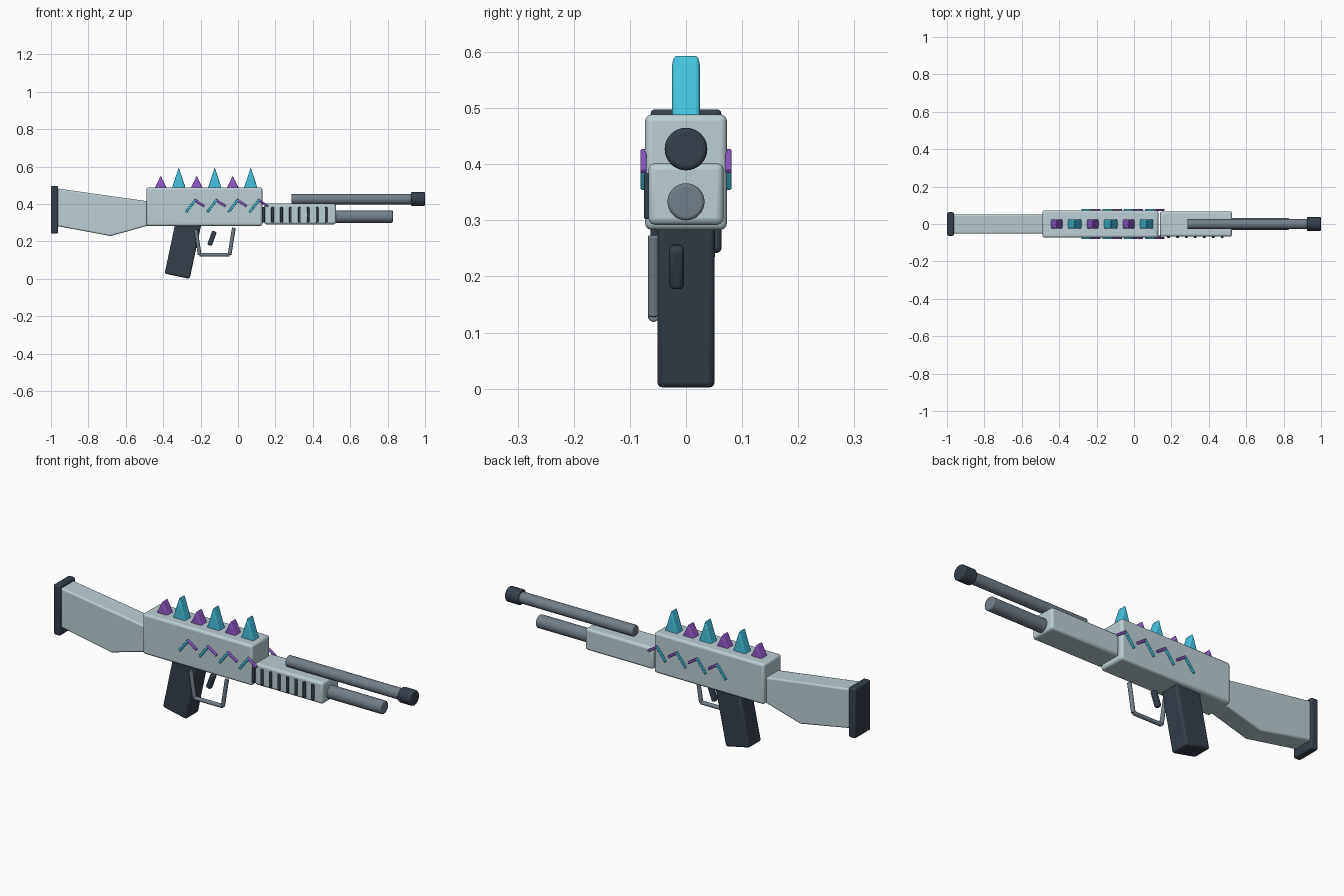
import bpy, bmesh, math
from mathutils import Vector

if "Cube" in bpy.data.objects:
    bpy.data.objects.remove(bpy.data.objects["Cube"])


def material(name, rgb):
    m = bpy.data.materials.new(name)
    m.diffuse_color = (*rgb, 1)
    m.use_nodes = True
    m.node_tree.nodes["Principled BSDF"].inputs["Base Color"].default_value = m.diffuse_color
    return m


BODY = material("pale_blue_grey", (0.50, 0.62, 0.66))
DARK = material("dark_slate", (0.035, 0.05, 0.07))
METAL = material("steel", (0.17, 0.21, 0.25))
CYAN = material("cyan", (0.06, 0.55, 0.75))
PURPLE = material("purple", (0.28, 0.10, 0.58))


def finish(ob, name, mat, bevel=0.0, segments=3):
    ob.name = name
    ob.data.materials.append(mat)
    if bevel:
        mod = ob.modifiers.new("soft_edges", 'BEVEL')
        mod.width, mod.segments = bevel, segments
        mod.limit_method, mod.angle_limit = 'ANGLE', math.radians(30)
    bpy.ops.object.select_all(action='DESELECT')
    ob.select_set(True)
    bpy.context.view_layer.objects.active = ob
    bpy.ops.object.shade_smooth_by_angle(angle=math.radians(35))
    return ob


def box(name, centre, size, mat, bevel=0.008, tilt=0.0):
    bpy.ops.mesh.primitive_cube_add(size=1, location=centre, rotation=(0, tilt, 0))
    ob = bpy.context.object
    ob.scale = size
    bpy.ops.object.transform_apply(location=False, rotation=False, scale=True)
    return finish(ob, name, mat, bevel)


def rod(name, a, b, r, mat, bevel=0.0, sides=32):
    a, b = Vector(a), Vector(b)
    bpy.ops.mesh.primitive_cylinder_add(vertices=sides, radius=r, depth=(b - a).length,
                                        location=(a + b) / 2)
    ob = bpy.context.object
    ob.rotation_euler = (b - a).to_track_quat('Z', 'Y').to_euler()
    return finish(ob, name, mat, bevel)


def slab(name, profile, half_width, mat, bevel):
    """Extrude an x-z profile symmetrically across y."""
    bm = bmesh.new()
    face = bm.faces.new([bm.verts.new((x, -half_width, z)) for x, z in profile])
    ext = bmesh.ops.extrude_face_region(bm, geom=[face])
    moved = [v for v in ext["geom"] if isinstance(v, bmesh.types.BMVert)]
    bmesh.ops.translate(bm, verts=moved, vec=(0, 2 * half_width, 0))
    bmesh.ops.recalc_face_normals(bm, faces=bm.faces)
    me = bpy.data.meshes.new(name)
    bm.to_mesh(me)
    bm.free()
    ob = bpy.data.objects.new(name, me)
    bpy.context.collection.objects.link(ob)
    return finish(ob, name, mat, bevel)


# Receiver, stock and butt pad
box("receiver", (-0.18, 0, 0.386), (0.62, 0.146, 0.206), BODY, 0.012)
slab("stock", [(-0.975, 0.485), (-0.47, 0.413), (-0.47, 0.285), (-0.49, 0.283),
               (-0.68, 0.229), (-0.975, 0.284)], 0.052, BODY, 0.008)
box("butt_pad", (-0.981, 0, 0.37), (0.038, 0.126, 0.256), DARK, 0.008)

# Fore-end with grip ribs on the front side
box("fore_end", (0.332, 0, 0.347), (0.385, 0.134, 0.110), BODY, 0.012)
for i in range(8):
    box(f"fore_end_rib_{i}", (0.137 + i * 0.0477, -0.068, 0.343),
        (0.014, 0.014, 0.082), DARK, 0.004)

# Barrel, muzzle and lower tube
rod("barrel", (0.285, 0, 0.427), (0.94, 0, 0.427), 0.028, METAL, 0.005)
rod("muzzle", (0.925, 0, 0.427), (1.0, 0, 0.427), 0.038, DARK, 0.008)
rod("lower_tube", (0.46, 0, 0.333), (0.828, 0, 0.333), 0.033, METAL, 0.006)

# Grip, trigger and trigger guard
box("grip", (-0.294, 0, 0.162), (0.137, 0.102, 0.302), DARK, 0.010, math.radians(12))
box("trigger", (-0.139, -0.017, 0.217), (0.026, 0.026, 0.080), DARK, 0.008, math.radians(20))
guard = [(-0.226, 0.265), (-0.205, 0.129), (-0.045, 0.129), (-0.022, 0.273)]
for i in range(3):
    (x0, z0), (x1, z1) = guard[i], guard[i + 1]
    rod(f"trigger_guard_{i}", (x0, -0.058, z0), (x1, -0.058, z1), 0.010, METAL, 0.003, 16)

# Row of alternating spikes
for i in range(6):
    x = -0.413 + i * 0.0962
    half, top, mat = ((0.033, 0.552, PURPLE), (0.037, 0.597, CYAN))[i % 2]
    slab(f"spike_{i}", [(x - half, 0.483), (x, top), (x + half, 0.483)], 0.025, mat, 0.007)

# Zigzag trim on both sides
for side in (-1, 1):
    for i in range(4):
        x = -0.229 + i * 0.1135
        for part, a, b, mat in (("rise", (-0.047, 0.360), (0, 0.421), CYAN),
                                ("fall", (0, 0.421), (0.045, 0.390), PURPLE)):
            dx, dz = b[0] - a[0], b[1] - a[1]
            box(f"zigzag_{part}_{i}_{'front' if side < 0 else 'back'}",
                (x + (a[0] + b[0]) / 2, side * 0.0755, (a[1] + b[1]) / 2),
                (math.hypot(dx, dz) + 0.008, 0.011, 0.012), mat, 0.003,
                -math.atan2(dz, dx))
